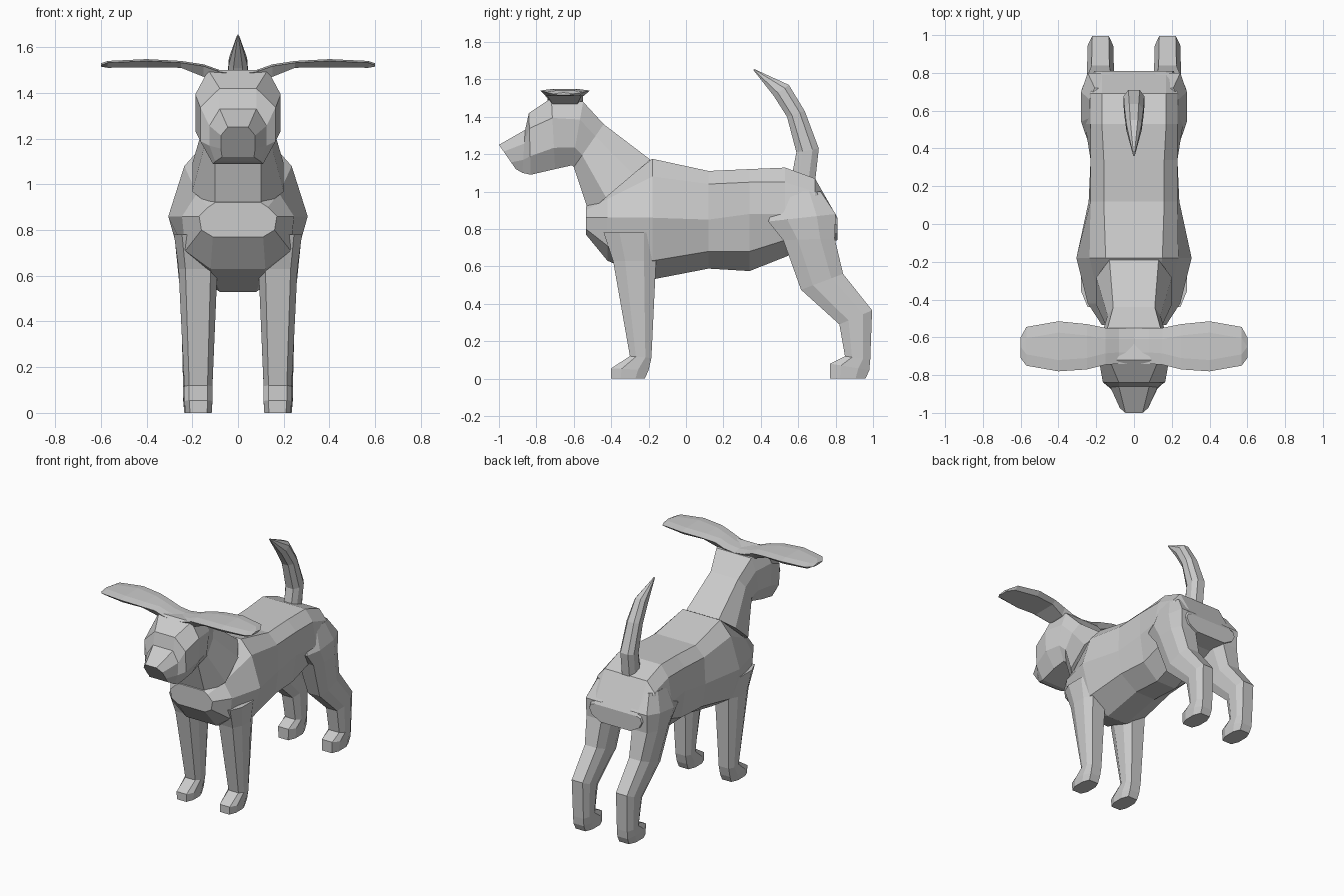
import bpy, bmesh


def loft(name, rings, mirror=False):
    """Skin closed rings of equal length and cap both ends."""
    bm = bmesh.new()
    loops = [[bm.verts.new(p) for p in r] for r in rings]
    n = len(loops[0])
    for a, b in zip(loops, loops[1:]):
        for i in range(n):
            j = (i + 1) % n
            bm.faces.new((a[i], a[j], b[j], b[i]))
    bm.faces.new(loops[0])
    bm.faces.new(loops[-1])
    bmesh.ops.recalc_face_normals(bm, faces=bm.faces)
    me = bpy.data.meshes.new(name)
    bm.to_mesh(me)
    bm.free()
    ob = bpy.data.objects.new(name, me)
    bpy.context.collection.objects.link(ob)
    if mirror:
        ob.modifiers.new("mirror", 'MIRROR').use_mirror_merge = False
    return ob


def ring(y0, z0, y1, z1, w0, wm, w1, xc=0.0, t0=0.28, t1=0.72):
    """Octagon between two side-view points, with half widths at start, middle and end."""
    half = [(w0, 0), (wm, t0), (wm, t1), (w1, 1)]
    pts = [(w, t) for w, t in half] + [(-w, t) for w, t in reversed(half)]
    return [(xc + w, y0 + (y1 - y0) * t, z0 + (z1 - z0) * t) for w, t in pts]


def leg_ring(y0, z0, y1, z1, x0, x1):
    w = (x1 - x0) / 2
    return ring(y0, z0, y1, z1, w * .65, w, w * .65, (x0 + x1) / 2)


# torso: y, then (half width, z) from back to belly
torso = [
    (-.535, (.10, .92), (.13, .90), (.17, .86), (.16, .80), (.11, .77)),
    (-.42, (.10, 1.0), (.18, .96), (.245, .86), (.23, .71), (.12, .63)),
    (-.18, (.15, 1.175), (.235, 1.08), (.305, .86), (.24, .63), (.08, .53)),
    (.12, (.16, 1.11), (.23, 1.04), (.24, .85), (.215, .68), (.08, .588)),
    (.34, (.16, 1.12), (.23, 1.05), (.23, .88), (.20, .68), (.08, .575)),
    (.53, (.17, 1.128), (.23, 1.05), (.26, .88), (.20, .74), (.08, .65)),
    (.69, (.17, 1.07), (.23, 1.0), (.26, .87), (.20, .77), (.10, .72)),
    (.81, (.17, .86), (.20, .85), (.21, .82), (.19, .78), (.12, .74)),
]
loft("torso", [[(w, y, z) for w, z in p] + [(-w, y, z) for w, z in reversed(p)]
               for y, *p in torso])

# neck and head in one skin, throat to nape then out to the muzzle
loft("neck_and_head", [
    ring(-.52, .89, -.19, 1.17, .10, .20, .13),
    ring(-.60, 1.13, -.44, 1.36, .10, .14, .11),
    ring(-.61, 1.14, -.55, 1.48, .11, .165, .14),
    ring(-.70, 1.12, -.72, 1.50, .12, .187, .13, 0, .3, .72),
    ring(-.83, 1.09, -.84, 1.42, .11, .165, .08, 0, .3, .75),
    ring(-.875, 1.10, -.86, 1.33, .10, .125, .08, 0, .3, .68),
    ring(-.91, 1.12, -1.0, 1.25, .07, .075, .045),
])

# spread ears: x, front y, back y, top z, bottom z
ears = [
    (0, -.74, -.55, 1.49, 1.45), (.08, -.74, -.55, 1.50, 1.45),
    (.15, -.745, -.55, 1.525, 1.47), (.25, -.77, -.53, 1.54, 1.51),
    (.40, -.78, -.515, 1.548, 1.512), (.57, -.75, -.545, 1.54, 1.51),
    (.60, -.71, -.60, 1.53, 1.515),
]
loft("ears", [[(x, f, t - .008), (x, f + .06, t), (x, b - .06, t),
               (x, b, t - .008), (x, b - .03, z), (x, f + .03, z)]
              for x, f, b, t, z in ears], mirror=True)

# upright curved tail
loft("tail", [
    ring(.565, 1.08, .69, 1.05, .03, .05, .03),
    ring(.59, 1.21, .71, 1.23, .03, .055, .03),
    ring(.54, 1.40, .635, 1.43, .025, .05, .025),
    ring(.47, 1.51, .55, 1.57, .02, .04, .02),
    ring(.36, 1.65, .365, 1.655, .002, .004, .002),
])

# front legs with paws
loft("front_legs", [
    leg_ring(-.44, .78, -.14, .78, .08, .28),
    leg_ring(-.39, .63, -.16, .63, .09, .26),
    leg_ring(-.30, .12, -.185, .11, .112, .235),
    leg_ring(-.40, .055, -.20, .045, .112, .235),
    leg_ring(-.40, 0, -.22, 0, .115, .23),
], mirror=True)

# hind legs with thighs, hocks and paws
loft("hind_legs", [
    leg_ring(.50, 1.0, .72, 1.0, .08, .235),
    leg_ring(.44, .84, .80, .88, .08, .28),
    leg_ring(.52, .74, .795, .75, .09, .275),
    leg_ring(.615, .475, .84, .56, .105, .25),
    leg_ring(.82, .29, .995, .365, .11, .245),
    leg_ring(.85, .12, .985, .10, .112, .24),
    leg_ring(.77, .08, .98, .045, .112, .24),
    leg_ring(.77, 0, .96, 0, .115, .235),
], mirror=True)
